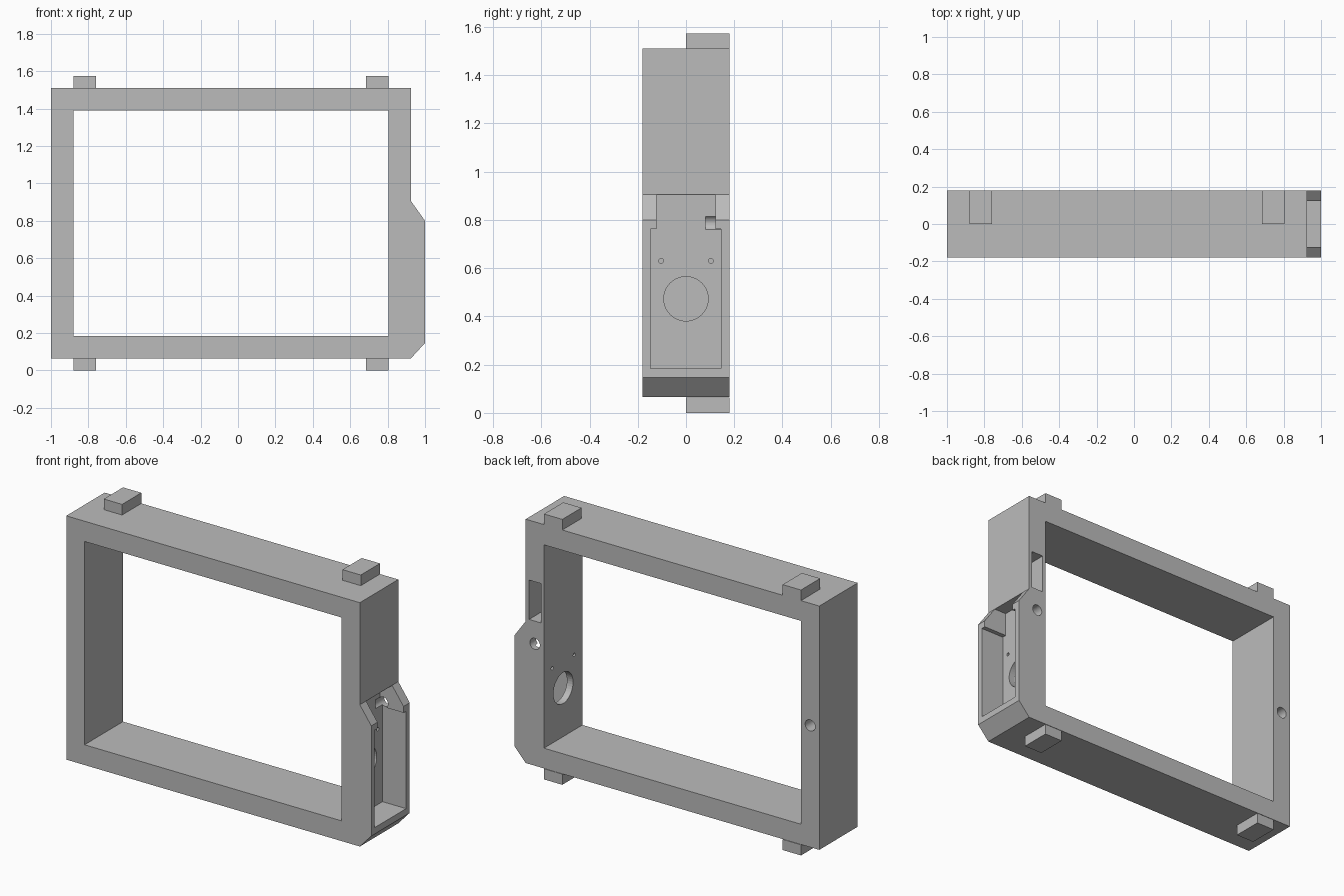
import bpy
import bmesh
from math import pi
from mathutils import Matrix

default = bpy.data.objects.get("Cube")
if default:
    bpy.data.objects.remove(default, do_unlink=True)

HALF = 0.18  # half the frame depth

grey = bpy.data.materials.new("plain_grey")
grey.use_nodes = True
colour = (0.5, 0.5, 0.5, 1)
grey.diffuse_color = colour
grey.node_tree.nodes["Principled BSDF"].inputs["Base Color"].default_value = colour


def make_object(name, bm):
    bmesh.ops.recalc_face_normals(bm, faces=bm.faces)
    mesh = bpy.data.meshes.new(name)
    bm.to_mesh(mesh)
    bm.free()
    mesh.materials.append(grey)
    obj = bpy.data.objects.new(name, mesh)
    bpy.context.collection.objects.link(obj)
    return obj


def box(name, low, high):
    bm = bmesh.new()
    bmesh.ops.create_cube(bm, size=1)
    for v in bm.verts:
        v.co = [h if c > 0 else l for c, l, h in zip(v.co, low, high)]
    return make_object(name, bm)


def cylinder(name, centre, radius, length, axis):
    turn = Matrix.Rotation(pi / 2, 4, "Y" if axis == "X" else "X")
    bm = bmesh.new()
    bmesh.ops.create_cone(bm, cap_ends=True, segments=40, radius1=radius,
                          radius2=radius, depth=length,
                          matrix=Matrix.Translation(centre) @ turn)
    return make_object(name, bm)


def cut(target, cutters):
    for cutter in cutters:
        cutter.hide_render = True
        mod = target.modifiers.new(cutter.name, "BOOLEAN")
        mod.operation = "DIFFERENCE"
        mod.solver = "EXACT"
        mod.object = cutter
    graph = bpy.context.evaluated_depsgraph_get()
    result = bpy.data.meshes.new_from_object(target.evaluated_get(graph))
    target.modifiers.clear()
    target.data = result
    for cutter in cutters:
        bpy.data.objects.remove(cutter, do_unlink=True)


# Frame body with the side housing bulge in its outline
outline = [(-1, 0.065), (0.925, 0.065), (1, 0.147), (1, 0.8),
           (0.925, 0.905), (0.925, 1.51), (-1, 1.51)]
bm = bmesh.new()
face = bm.faces.new([bm.verts.new((x, -HALF, z)) for x, z in outline])
grown = bmesh.ops.extrude_face_region(bm, geom=[face])["geom"]
bmesh.ops.translate(bm, vec=(0, 2 * HALF, 0),
                    verts=[g for g in grown if isinstance(g, bmesh.types.BMVert)])
frame = make_object("frame", bm)

cutters = [
    # Main opening
    box("opening", (-0.88, -1, 0.185), (0.805, 1, 1.39)),
    # Side pocket and its narrower upper neck
    box("pocket", (0.845, -0.148, 0.185), (1.2, 0.146, 0.762)),
    box("pocket_neck", (0.845, -0.122, 0.7), (1.2, 0.122, 0.904)),
    # Slot in the back
    box("back_slot", (0.825, -0.12, 0.922), (0.903, 0.3, 1.155)),
    # Large round hole through the pocket floor
    cylinder("round_hole", (0.82, 0, 0.473), 0.092, 0.2, "X"),
]
# Small screw holes through the pocket floor
for y in (-0.103, 0.103):
    cutters.append(cylinder("screw_hole", (0.82, y, 0.63), 0.01, 0.2, "X"))
# Blind round holes in the back
for x in (-0.94, 0.865):
    cutters.append(cylinder("back_hole", (x, HALF, 0.787), 0.033, 0.2, "Y"))
cut(frame, cutters)

# Mounting tabs above and below
for side, x in (("right", -0.88), ("left", 0.685)):
    for level, z in (("lower", 0), ("upper", 1.51)):
        box(f"{level}_{side}_tab", (x, 0, z), (x + 0.12, HALF, z + 0.063))
